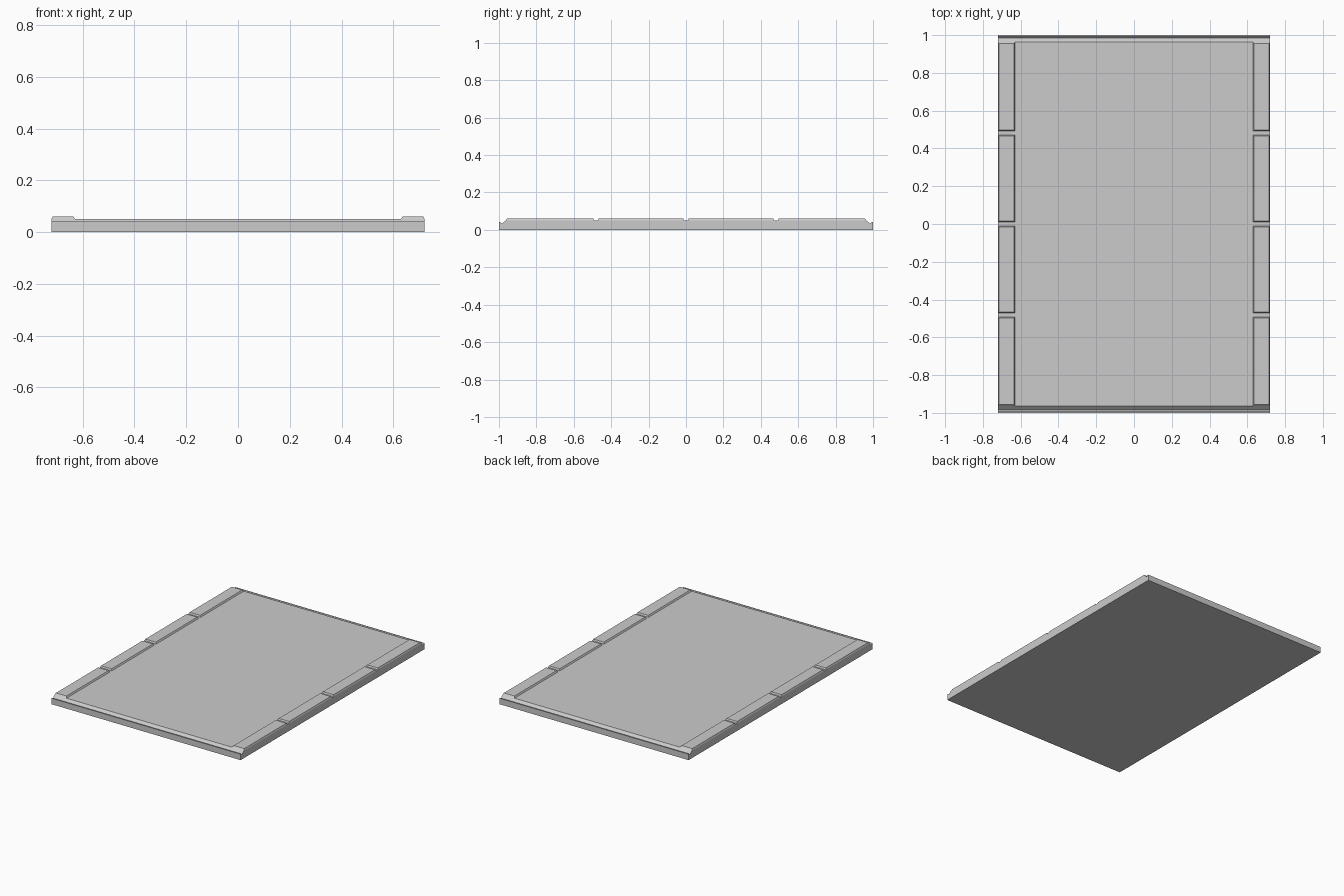
import bpy, bmesh

if "Cube" in bpy.data.objects:
    bpy.data.objects.remove(bpy.data.objects["Cube"])

HALF_W, FLOOR, TOP = 0.72, 0.051, 0.061


def make_object(name, bm):
    bmesh.ops.recalc_face_normals(bm, faces=bm.faces[:])
    mesh = bpy.data.meshes.new(name)
    bm.to_mesh(mesh)
    bm.free()
    obj = bpy.data.objects.new(name, mesh)
    bpy.context.collection.objects.link(obj)
    return obj


# Base slab: side profile with a lip and V groove at each end, extruded along x
end = [(1.0, 0.0), (1.0, 0.041), (0.993, 0.041), (0.984, 0.032), (0.964, FLOOR)]
profile = end + [(-y, z) for y, z in reversed(end)]
bm = bmesh.new()
face = bm.faces.new([bm.verts.new((-HALF_W, y, z)) for y, z in profile])
ext = bmesh.ops.extrude_face_region(bm, geom=[face])
moved = [v for v in ext["geom"] if isinstance(v, bmesh.types.BMVert)]
bmesh.ops.translate(bm, verts=moved, vec=(2 * HALF_W, 0, 0))
make_object("base_slab", bm)


def edge_pad(name, y0, y1, inset0, inset1):
    """Low raised pad with sloped sides, mirrored to the other long edge."""
    bm = bmesh.new()
    bmesh.ops.create_cube(bm, size=1)
    for v in bm.verts:
        up = v.co.z > 0
        if v.co.x > 0:
            x = HALF_W - (0.004 if up else 0)
        else:
            x = 0.63 + (0.006 if up else 0)
        if v.co.y > 0:
            y = y1 - (inset1 if up else 0)
        else:
            y = y0 + (inset0 if up else 0)
        v.co = (x, y, TOP if up else FLOOR)
    # open underside sits on the slab
    bmesh.ops.delete(bm, geom=[f for f in bm.faces
                               if all(v.co.z < FLOOR + 1e-4 for v in f.verts)],
                     context='FACES_ONLY')
    obj = make_object(name, bm)
    obj.modifiers.new("mirror", 'MIRROR').use_axis[0] = True


# Four pads along each long edge, separated by narrow notches
gap = 0.010
cuts = [-0.4815, 0.0, 0.4815]
starts = [-0.964] + [c + gap for c in cuts]
stops = [c - gap for c in cuts] + [0.964]
for i, (a, b) in enumerate(zip(starts, stops)):
    edge_pad(f"edge_pad_{i + 1}", a, b,
             0.009 if i == 0 else 0.005, 0.009 if i == 3 else 0.005)
